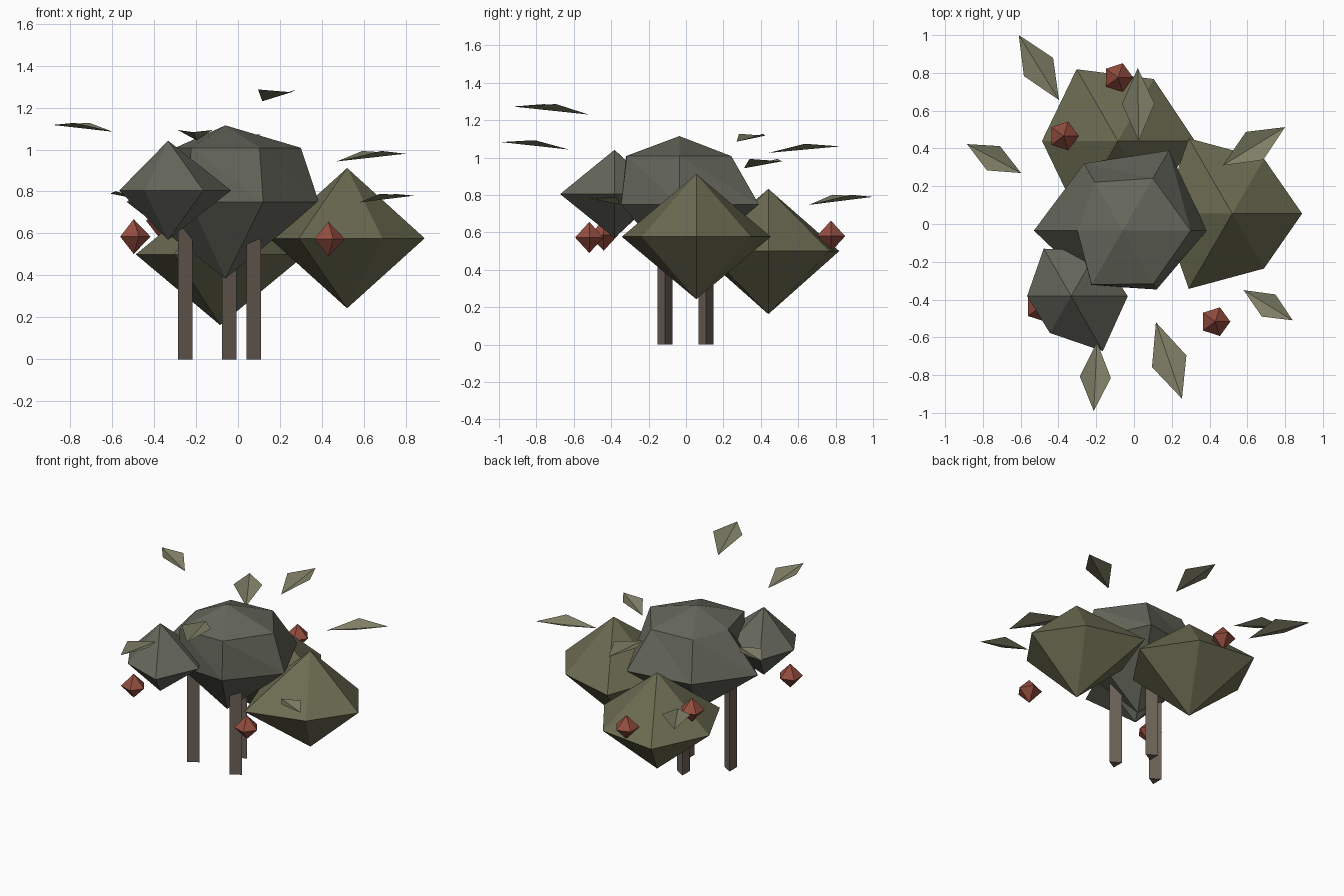
import bpy
from math import cos, sin, radians
from mathutils import Vector

if "Cube" in bpy.data.objects:
    bpy.data.objects.remove(bpy.data.objects["Cube"])


def material(name, rgb):
    m = bpy.data.materials.new(name)
    m.diffuse_color = (*rgb, 1)
    m.use_nodes = True
    m.node_tree.nodes["Principled BSDF"].inputs["Base Color"].default_value = m.diffuse_color
    return m


MOSS = material("moss", (0.13, 0.135, 0.105))
OLIVE = material("olive", (0.15, 0.15, 0.085))
LEAF = material("leaf_green", (0.22, 0.22, 0.14))
BARK = material("bark", (0.15, 0.12, 0.095))
RED = material("berry_red", (0.30, 0.075, 0.05))


def mesh_object(name, verts, faces, mat):
    me = bpy.data.meshes.new(name)
    me.from_pydata(verts, [], faces)
    me.materials.append(mat)
    ob = bpy.data.objects.new(name, me)
    bpy.context.collection.objects.link(ob)
    return ob


def faceted_ball(name, x, y, top, bottom, rings, mat):
    """Closed ball: two poles joined by rings of (height, radii around)."""
    n = len(rings[0][1])
    verts = [(x, y, top)]
    for z, radii in rings:
        for i, r in enumerate(radii):
            a = radians(360 * i / n)
            verts.append((x + r * cos(a), y + r * sin(a), z))
    verts.append((x, y, bottom))
    last = len(verts) - 1
    faces = []
    for i in range(n):
        j = (i + 1) % n
        faces.append((0, 1 + i, 1 + j))
        for k in range(len(rings) - 1):
            a, b = 1 + k * n, 1 + (k + 1) * n
            faces += [(a + i, b + i, b + j), (a + i, b + j, a + j)]
        faces.append((last, last - n + j, last - n + i))
    return mesh_object(name, verts, faces, mat)


# Foliage clumps
faceted_ball("crown_foliage", -0.06, -0.035, 1.115, 0.385,
             [(1.008, [0.36, 0.32, 0.296, 0.24, 0.33, 0.325]),
              (0.75, [0.445, 0.49, 0.41, 0.47, 0.334, 0.36])], MOSS)
faceted_ball("right_foliage", 0.52, 0.055, 0.912, 0.243,
             [(0.577, [0.37, 0.336, 0.46, 0.37, 0.46, 0.336])], OLIVE)
faceted_ball("back_foliage", -0.085, 0.44, 0.833, 0.163,
             [(0.5, [0.408, 0.378, 0.438, 0.402, 0.438, 0.378])], OLIVE)
faceted_ball("left_foliage", -0.333, -0.382, 1.042, 0.57,
             [(0.805, [0.30, 0.28, 0.29, 0.233, 0.225, 0.336])], MOSS)

# Three-sided stems
for i, (x, y) in enumerate([(-0.263, -0.112), (0.063, -0.112), (-0.053, 0.107)]):
    bpy.ops.mesh.primitive_cone_add(vertices=3, radius1=0.046, radius2=0.046, depth=0.7,
                                    location=(0, 0, 0))
    ob = bpy.context.object
    ob.name = f"stem_{i + 1}"
    # turn one corner towards +x
    for v, a in zip(ob.data.vertices, (0, 0, 120, 120, 240, 240)):
        z = 0.7 if v.co.z > 0 else 0
        v.co = (x + 0.046 * cos(radians(-a)), y + 0.046 * sin(radians(-a)), z)
    ob.data.materials.append(BARK)

# Berries
for i, (x, y, z) in enumerate([(0.43, -0.517, 0.573), (-0.497, -0.44, 0.585),
                               (-0.084, 0.775, 0.58), (-0.373, 0.466, 0.66)]):
    faceted_ball(f"berry_{i + 1}", x, y, z + 0.083, z - 0.083, [(z, [0.08] * 5)], RED)

# Folded leaves, each from base to tip with raised sides
leaves = [((-0.397, 0.656, 0.747), (-0.61, 1.0, 0.79)),
          ((-0.598, 0.27, 1.085), (-0.884, 0.423, 1.117)),
          ((0.025, 0.44, 1.025), (0.02, 0.825, 1.06)),
          ((0.47, 0.31, 0.943), (0.80, 0.513, 0.98)),
          ((0.58, -0.35, 0.748), (0.84, -0.51, 0.78)),
          ((0.116, -0.52, 1.23), (0.254, -0.925, 1.273)),
          ((-0.196, -0.625, 1.043), (-0.213, -0.99, 1.083))]
for i, (base, tip) in enumerate(leaves):
    b, t = Vector(base), Vector(tip)
    run = t - b
    mid = b + 0.51 * run + Vector((0, 0, 0.08 * run.length))
    side = Vector((-run.y, run.x, 0)) * 0.225
    mesh_object(f"leaf_{i + 1}", [b, mid - side, t, mid + side],
                [(0, 1, 2), (0, 2, 3)], LEAF)
